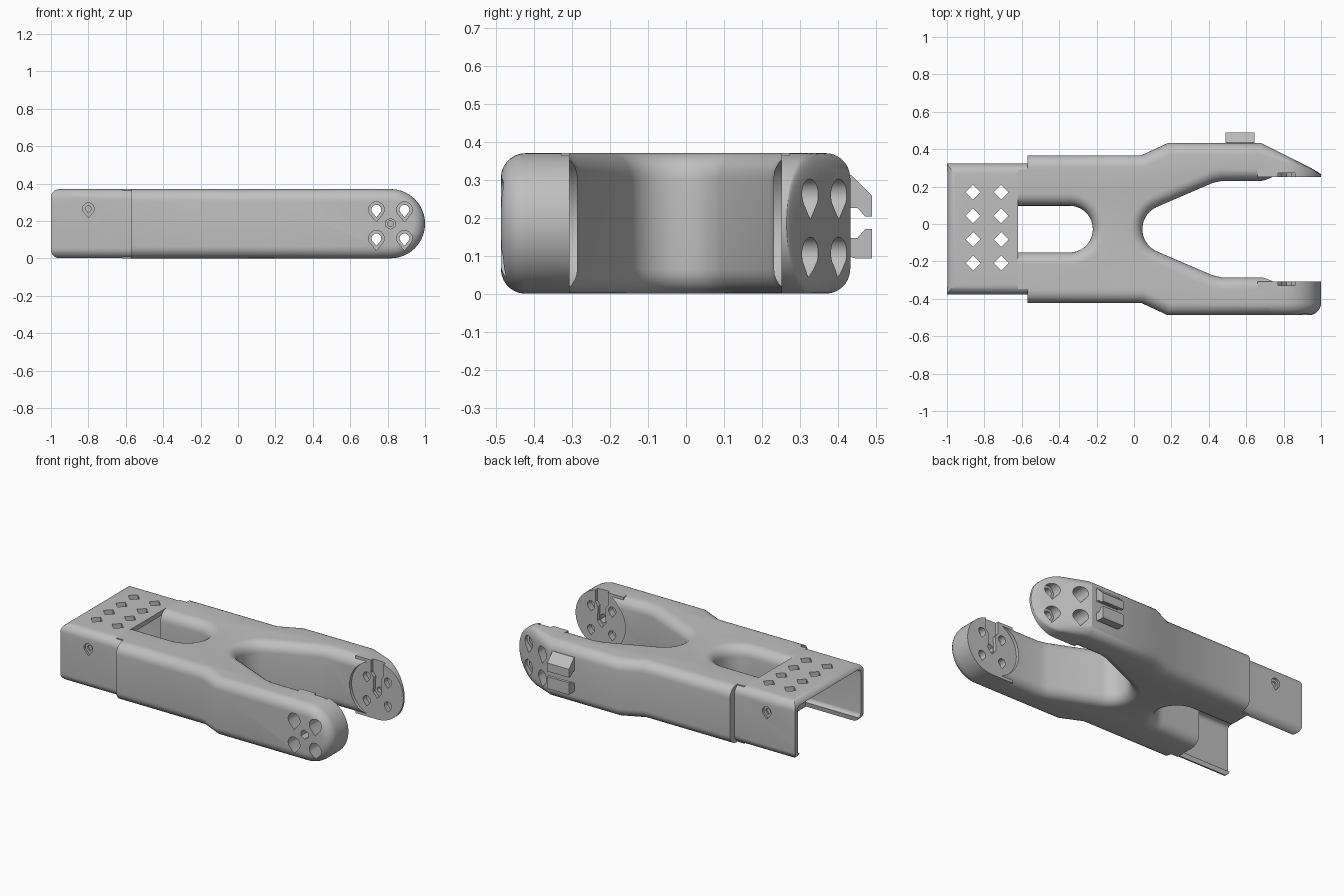
import bpy, bmesh, math
from mathutils import Vector

if "Cube" in bpy.data.objects:
    bpy.data.objects.remove(bpy.data.objects["Cube"])

C = -0.0275          # mid line of the bracket in y
H, R, F = 0.37, 0.185, 0.065   # height, tip radius, edge fillet
TX = 0.815           # centre of the rounded arm tips

grey = bpy.data.materials.new("light_grey")
grey.diffuse_color = (0.52, 0.52, 0.52, 1)
grey.use_nodes = True
grey.node_tree.nodes["Principled BSDF"].inputs["Base Color"].default_value = grey.diffuse_color


def finish(name, bm):
    bmesh.ops.recalc_face_normals(bm, faces=bm.faces[:])
    me = bpy.data.meshes.new(name)
    bm.to_mesh(me)
    bm.free()
    ob = bpy.data.objects.new(name, me)
    bpy.context.collection.objects.link(ob)
    me.materials.append(grey)
    return ob


def loft(rings):
    """Skin a stack of closed rings and cap both ends."""
    bm = bmesh.new()
    rings = [[bm.verts.new(p) for p in ring] for ring in rings]
    for r0, r1 in zip(rings, rings[1:]):
        for i in range(len(r0)):
            j = (i + 1) % len(r0)
            bm.faces.new((r0[i], r0[j], r1[j], r1[i]))
    bm.faces.new(rings[0])
    bm.faces.new(rings[-1])
    return bm


def prism(pts, axis, a, b):
    """Extrude a closed 2D outline along an axis from a to b."""
    return loft([[tuple(p[:axis]) + (t,) + tuple(p[axis:]) for p in pts] for t in (a, b)])


def arc(cx, cy, r, a0, a1, n):
    return [(cx + r * math.cos(math.radians(a0 + (a1 - a0) * i / n)),
             cy + r * math.sin(math.radians(a0 + (a1 - a0) * i / n))) for i in range(n + 1)]


def teardrop(x, z, r):
    return arc(x, z, r, -30, 210, 12) + [(x, z - r * 1.55)]


def rect(x0, x1, y0, y1):
    return [(x0, y0), (x1, y0), (x1, y1), (x0, y1)]


cutters = []


def cutter(name, pts, axis, a, b):
    ob = finish(name, prism(pts, axis, a, b))
    ob.hide_render = True
    cutters.append(ob)
    return ob


def cut(ob, tools, op='DIFFERENCE'):
    for t in tools:
        m = ob.modifiers.new("cut", 'BOOLEAN')
        m.object, m.operation, m.solver = t, op, 'EXACT'


# Main body: symmetric outline except for the tapered rear arm end
def half(s):
    end = [(0.68, 0.46), (0.76, 0.42)] if s > 0 else [(0.76, 0.46)]
    pts = [(-0.62, 0.125), (-0.62, 0.32), (-0.57, 0.32), (-0.57, 0.395), (0.04, 0.395),
           (0.18, 0.46)] + end + [(0.76, 0.258), (0.47, 0.258), (0.42, 0.247)]
    pts += arc(0.175, 0, 0.13, 115, 180, 10)
    return [(x, C + s * y) for x, y in pts]


def inset(pts, d):
    """Move every clockwise outline edge inwards by d, except the square rear edges."""
    n, out, data = len(pts), [], []
    for i in range(n):
        a, b = Vector(pts[i]), Vector(pts[(i + 1) % n])
        t = (b - a).normalized()
        data.append((Vector((t.y, -t.x)), 0 if max(a.x, b.x) < -0.569 else d))
    for i in range(n):
        (n1, d1), (n2, d2) = data[i - 1], data[i]
        det = n1.x * n2.y - n1.y * n2.x
        if abs(det) < 1e-4:
            out.append(Vector(pts[i]) + n1 * d1)
        else:
            out.append(Vector(pts[i]) + Vector((d1 * n2.y - d2 * n1.y, n1.x * d2 - n2.x * d1)) / det)
    return out


outline = half(1) + half(-1)[::-1][1:] + [(x, C + y) for x, y in arc(-0.345, 0, 0.125, -90, 90, 18)][:]
quarter = [math.radians(90 * i / 7) for i in range(8)]
low = [(F - F * math.sin(a), F - F * math.cos(a)) for a in quarter[::-1]]     # (height, inset)
low = [(F - F * math.cos(a), F - F * math.sin(a)) for a in quarter]
levels = low + [(H - z, d) for z, d in low[::-1]]
body = finish("forked_body", loft([[(p.x, p.y, z) for p in inset(outline, d)] for z, d in levels]))


# Arm tips: half-round slabs with a rounded outer rim and a flat inner face
def arm_tip(name, s):
    inner, outer = 0.279, 0.46
    layers = [(inner, 0)] + [(outer - F + F * math.sin(a), F - F * math.cos(a)) for a in quarter]
    bm = loft([[(x, y, z) for x, z in [(0.66, d), *arc(TX, R, R - d, -90, 90, 28), (0.66, H - d)]]
               for y, d in layers])
    if s > 0:
        bmesh.ops.bisect_plane(bm, geom=bm.verts[:] + bm.edges[:] + bm.faces[:],
                               plane_co=(0.68, 0, 0), plane_no=(1, 0, 0))
        for v in bm.verts:      # taper towards the end
            f = 1 - max(0, v.co.x - 0.68) * 0.5 / (outer - inner)
            v.co.y = inner + (v.co.y - inner) * f
    for v in bm.verts:
        v.co.y = C + s * v.co.y
    return finish(name, bm)


front_tip = arm_tip("front_arm_tip", -1)
rear_tip = arm_tip("rear_arm_tip", 1)

# Recessed disc between the arm tips
recess = cutter("disc_recess_cutter", arc(TX, R, 0.183, 0, 354, 59), 1, C - 0.279, C + 0.279)
# Horn-shaped slot on both inner faces
horn = cutter("horn_slot_cutter", [(0.77, 0.4), (0.77, 0.29), (0.79, 0.265), (0.785, 0.17), (TX, 0.135),
              (0.845, 0.17), (0.84, 0.265), (0.86, 0.29), (0.86, 0.4)], 1, C - 0.30, C + 0.30)
# Centre bore through the front arm only
centre = cutter("centre_bore_cutter", arc(TX, R, 0.029, 30, 330, 5), 1, -0.6, C - 0.2)
dimple = cutter("centre_dimple_cutter", arc(TX, R, 0.016, 0, 330, 11), 1, C + 0.2, C + 0.325)
# Teardrop screw holes with wider outer bores
bolts_f, bolts_r = [], []
for x in (0.74, 0.89):
    for z in (0.26, 0.107):
        hole = cutter("screw_hole_cutter", teardrop(x, z, 0.026), 1, -0.7, 0.7)
        bolts_f += [hole, cutter("front_bore_cutter", teardrop(x, z, 0.042), 1, -0.7, -0.35)]
        bolts_r += [hole, cutter("rear_bore_cutter", teardrop(x, z, 0.042), 1, 0.285, 0.7)]
cut(front_tip, [horn, centre] + bolts_f)
cut(rear_tip, [horn, dimple] + bolts_r)
cut(body, [recess, horn, centre] + bolts_f + bolts_r[1::2])

# Channel: open-bottomed sleeve with curled lower lips
W, T, r = 0.35, 0.03, 0.055


def side(s, off):
    k = r - off
    pts = arc(W - r, r, k, -80, 0, 7) + arc(W - r, H - r, k, 0, 90, 7)
    return [(C + s * y, z) for y, z in pts]


section = side(1, 0) + side(-1, 0)[::-1] + side(-1, T) + side(1, T)[::-1]
channel = finish("channel", prism(section, 0, -1, -0.56))
k = 0.045
envelope = cutter("channel_end_envelope", [(-0.4, 0), (-0.4, H)] + arc(-1 + k, H - k, k, 90, 180, 6)
                  + arc(-1 + k, k, k, 180, 270, 6), 1, -0.6, 0.6)
cut(channel, [envelope], 'INTERSECT')
tools = [cutter("slot_cutter", rect(-0.62, -0.5, C - 0.19, C + 0.19), 2, 0.2, 0.5)]
# Diamond perforations in the top plate
for x in (-0.86, -0.71):
    for i in range(4):
        y = 0.17 - 0.126 * i
        tools.append(cutter("diamond_cutter", [(x - 0.04, y), (x, y - 0.04), (x + 0.04, y), (x, y + 0.04)],
                            2, 0.2, 0.5))
# Blind screw seats in both side walls
for s in (-1, 1):
    for rad, depth in ((0.031, 0.014), (0.015, 0.024)):
        a, b = sorted((C + s * (W - depth), C + s * 0.5))
        tools.append(cutter("side_seat_cutter", teardrop(-0.8, 0.265, rad), 1, a, b))
cut(channel, tools)

# Cable clip: two facing hooks on the rear arm
upper = [(0.42, 0.312), (0.435, 0.312), (0.49, 0.257), (0.49, 0.203), (0.472, 0.203), (0.452, 0.225), (0.42, 0.225)]
lower = [(0.42, 0.1), (0.45, 0.092), (0.49, 0.092), (0.49, 0.17), (0.472, 0.17), (0.452, 0.147), (0.42, 0.147)]
for n, p in (("upper_clip", upper), ("lower_clip", lower)):
    finish(n, prism(p, 0, 0.49, 0.645))

# Apply the cuts, then smooth the rounded parts
deps = bpy.context.evaluated_depsgraph_get()
parts = (body, front_tip, rear_tip, channel)
for ob in parts:
    me = bpy.data.meshes.new_from_object(ob.evaluated_get(deps))
    ob.modifiers.clear()
    ob.data = me
for c in cutters:
    bpy.data.objects.remove(c)
for ob in parts:
    bpy.ops.object.select_all(action='DESELECT')
    ob.select_set(True)
    bpy.context.view_layer.objects.active = ob
    bpy.ops.object.shade_smooth_by_angle(angle=math.radians(25))
